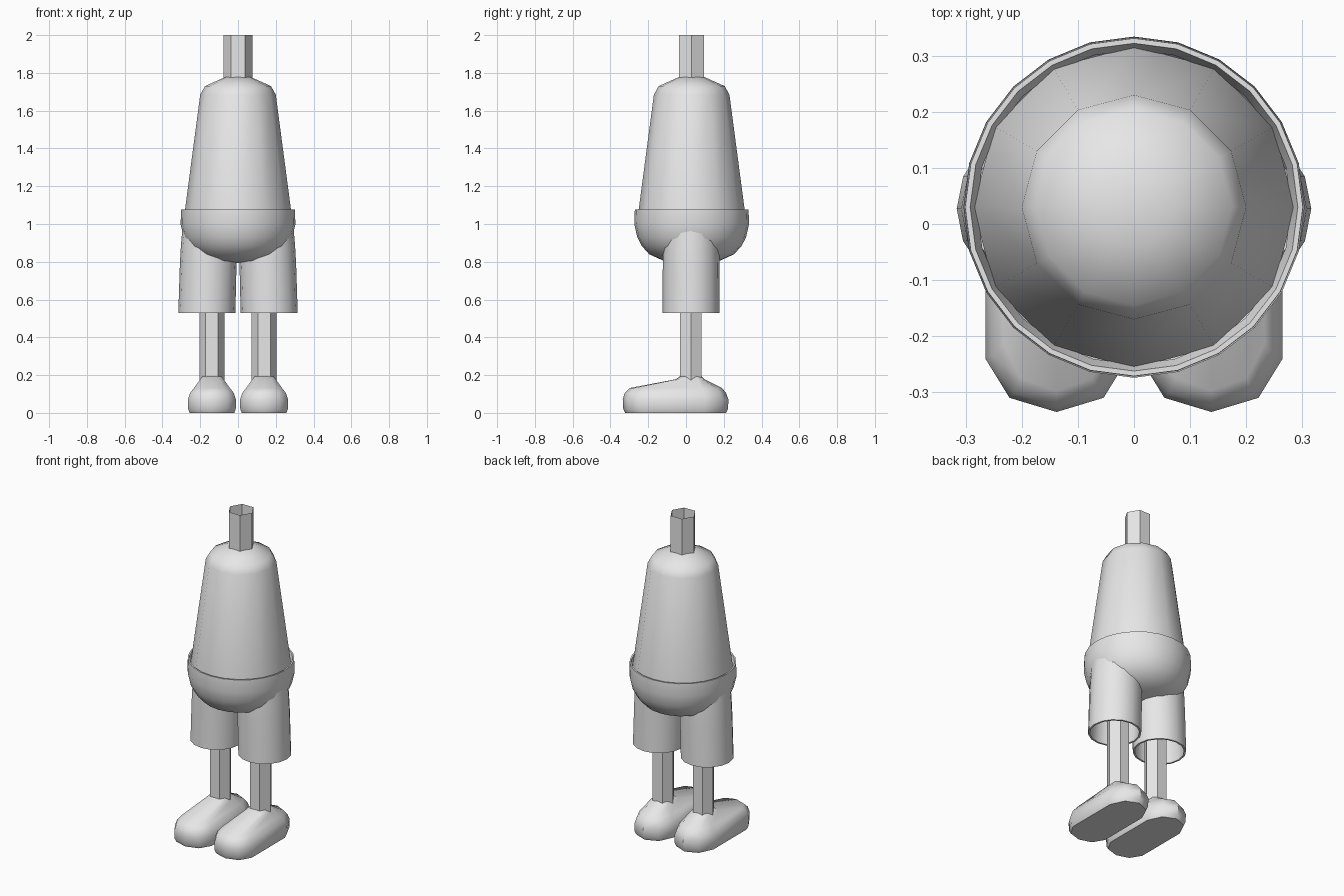
import bpy, bmesh, math

if "Cube" in bpy.data.objects:
    bpy.data.objects.remove(bpy.data.objects["Cube"])

grey = bpy.data.materials.new("plain grey")
grey.diffuse_color = (0.8, 0.8, 0.8, 1)
grey.use_nodes = True
grey.node_tree.nodes["Principled BSDF"].inputs["Base Color"].default_value = grey.diffuse_color


def circle(cx, cy, z, r, n):
    return [(cx + r * math.cos(2 * math.pi * i / n),
             cy + r * math.sin(2 * math.pi * i / n), z) for i in range(n)]


def loft(name, rings, cap_start=False, cap_end=False, angle=35):
    """Skin a list of equal-length rings, ordered so the outside faces out."""
    bm = bmesh.new()
    loops = [[bm.verts.new(p) for p in ring] for ring in rings]
    n = len(loops[0])
    for a, b in zip(loops, loops[1:]):
        for i in range(n):
            j = (i + 1) % n
            bm.faces.new((a[i], a[j], b[j], b[i]))
    if cap_start:
        bm.faces.new(loops[0][::-1])
    if cap_end:
        bm.faces.new(loops[-1])
    mesh = bpy.data.meshes.new(name)
    bm.to_mesh(mesh)
    bm.free()
    mesh.materials.append(grey)
    obj = bpy.data.objects.new(name, mesh)
    bpy.context.collection.objects.link(obj)
    bpy.ops.object.select_all(action='DESELECT')
    obj.select_set(True)
    bpy.context.view_layer.objects.active = obj
    bpy.ops.object.shade_smooth_by_angle(angle=math.radians(angle))
    return obj


def turned(name, profile, n, cx=0, cy=0.03, **kw):
    return loft(name, [circle(cx, cy, z, r, n) for r, z in profile], **kw)


# Torso with rounded shoulders, and an open six-sided neck
turned("torso", [(0.287, 1.02), (0.28, 1.08), (0.2, 1.685), (0.175, 1.73),
                 (0.07, 1.777)], 12, cap_end=True, angle=50)
turned("neck", [(0.076, 1.77), (0.076, 2.0)], 6)

# Shorts: bowl-shaped seat with a thin waist rim standing off the torso
turned("shorts_seat", [(0.02, 0.793), (0.15, 0.806), (0.225, 0.84), (0.265, 0.885),
                       (0.288, 0.93), (0.304, 1.0), (0.301, 1.078), (0.292, 1.078),
                       (0.28, 1.03)], 24, cap_start=True, angle=50)


def shoe_ring(cx, z, half_width, front, back):
    """Rounded oblong outline, wound counter-clockwise from above."""
    length = back - front
    f, b = front + 0.17 * length, back - 0.22 * length
    f2, b2 = front + 0.045 * length, back - 0.06 * length
    w, w2 = half_width, half_width * 0.66
    pts = [(w, f), (w, b), (w2, b2), (0, back), (-w2, b2), (-w, b),
           (-w, f), (-w2, f2), (0, front), (w2, f2)]
    return [(cx + x, y, z) for x, y in pts]


for side, s in (("left", 1), ("right", -1)):
    # Hollow shorts leg, leaning in towards the seat
    leg = [(0.150, 0.137, 0.80), (0.160, 0.137, 0.65), (0.165, 0.140, 0.53),
           (0.165, 0.151, 0.53), (0.158, 0.150, 0.78), (0.153, 0.149, 0.89),
           (0.150, 0.142, 1.00)]
    # inner wall first, then the hem and outer wall, so winding stays consistent
    loft(side + "_shorts_leg",
         [circle(s * c, 0.027, z, r, 16) for c, r, z in leg],
         cap_start=False, cap_end=True, angle=50)

    # Six-sided shin
    turned(side + "_shin", [(0.066, 0.17), (0.066, 0.82)], 6,
           cx=s * 0.138, cy=0.026, cap_end=True)

    # Shoe: flat sole, rounded sides, upper rising to the ankle
    loft(side + "_shoe",
         [shoe_ring(s * 0.138, z, w, f, b) for z, w, f, b in
          ((0.0, 0.118, -0.322, 0.212), (0.02, 0.126, -0.332, 0.222),
           (0.07, 0.127, -0.335, 0.225), (0.105, 0.116, -0.325, 0.212),
           (0.132, 0.095, -0.297, 0.190), (0.178, 0.062, -0.055, 0.097),
           (0.192, 0.050, -0.035, 0.083))],
         cap_start=True, cap_end=True, angle=40)
